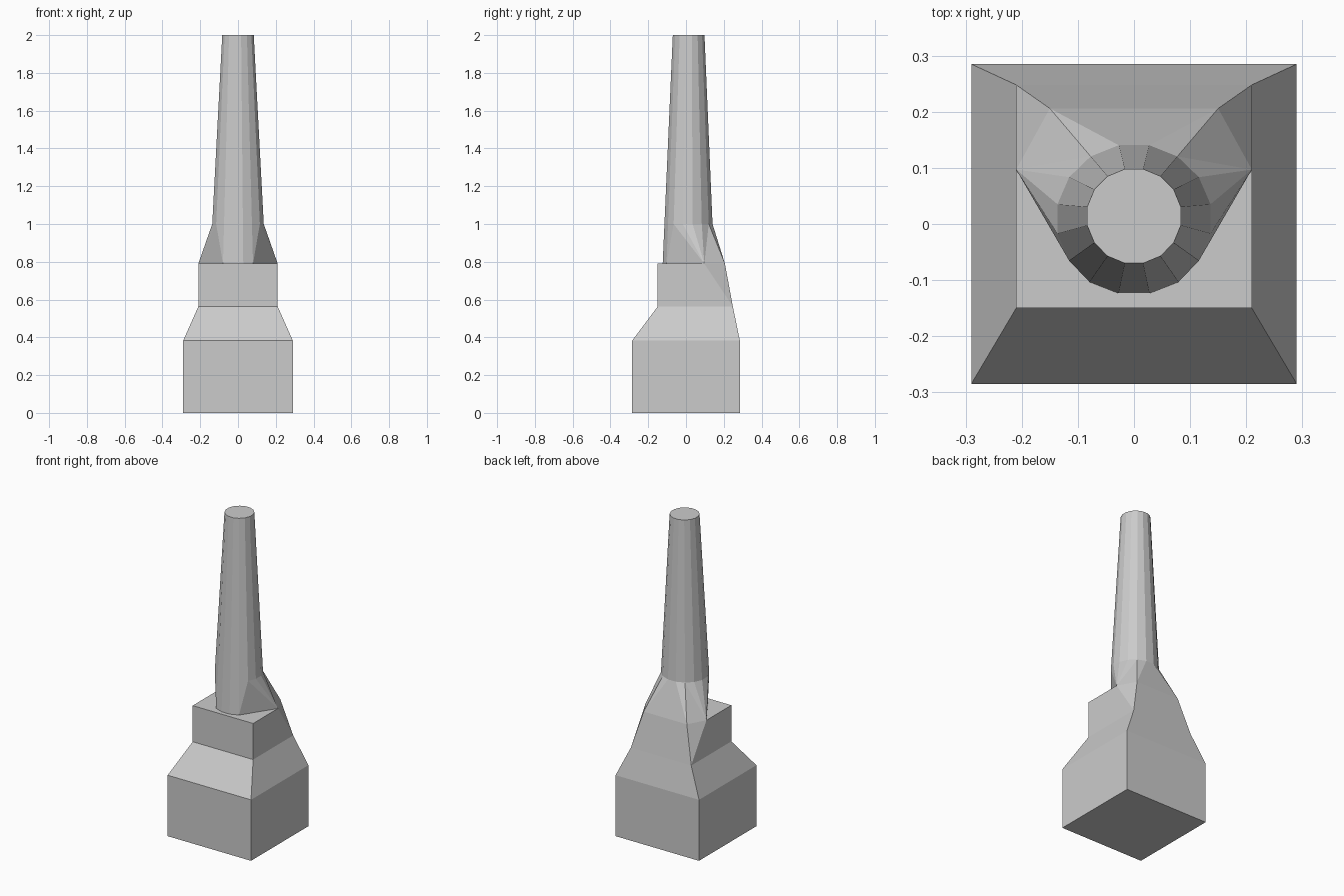
import bpy, bmesh
from math import sin, cos, radians

if "Cube" in bpy.data.objects:
    bpy.data.objects.remove(bpy.data.objects["Cube"])


def mirrored_part(name, faces):
    """Build the right half from polygons, mirror it across x = 0, weld."""
    bm = bmesh.new()
    for f in faces:
        bm.faces.new([bm.verts.new(p) for p in f])
    bmesh.ops.mirror(bm, geom=bm.verts[:] + bm.edges[:] + bm.faces[:],
                     axis='X', merge_dist=0.0)
    bmesh.ops.remove_doubles(bm, verts=bm.verts[:], dist=0.0005)
    bmesh.ops.recalc_face_normals(bm, faces=bm.faces[:])
    me = bpy.data.meshes.new(name)
    bm.to_mesh(me)
    bm.free()
    ob = bpy.data.objects.new(name, me)
    bpy.context.collection.objects.link(ob)
    return ob


def half_ring(cy, rx, ry, z):
    """Right half of a 16-sided ring, from the back round to the front."""
    angles = [radians(22.5 * (k + 0.5)) for k in range(8)]
    return [(rx * sin(a), cy + ry * cos(a), z) for a in angles]


def mid(p):
    return (0, p[1], p[2])


LEDGE = 0.79

# Flue rings: the front four corners run down to the ledge
top = half_ring(0.014, 0.085, 0.0855, 2.0)
low = half_ring(0.009, 0.139, 0.134, 1.0)[:6] + half_ring(0.009, 0.143, 0.135, LEDGE)[6:]

# Tapered flue with a flat cap
flue = [[top[k], top[k + 1], low[k + 1], low[k]] for k in range(7)]
flue += [[mid(top[k]), top[k], low[k], mid(low[k])] for k in (0, 7)]
flue.append([mid(top[0])] + top + [mid(top[7])])
mirrored_part("flue", flue)

# Front and back corner profiles of the stepped base
front = [(0.29, -0.285, 0), (0.29, -0.285, 0.383), (0.21, -0.15, 0.563), (0.21, -0.15, LEDGE)]
back = [(0.29, 0.285, 0), (0.29, 0.285, 0.383), (0.21, 0.248, 0.563), (0.15, 0.206, LEDGE)]
corner = (0.21, 0.097, LEDGE)

base = [[mid(front[0]), front[0], back[0], mid(back[0])]]
for prof in (front, back):
    base += [[mid(a), a, b, mid(b)] for a, b in zip(prof, prof[1:])]
base += [[front[i], back[i], back[i + 1], front[i + 1]] for i in (0, 1)]
base.append([front[2], back[2], corner, front[3]])
base.append([back[2], back[3], corner])

# Ledge in front of the flue
base.append([mid(front[3]), front[3], corner, low[6], low[7], mid(low[7])])

# Sloping back shoulder fanning up to the flue
base.append([mid(back[3]), back[3], low[0], mid(low[0])])
base.append([back[3], low[1], low[0]])
base.append([back[3], corner, low[1]])
base += [[corner, low[k + 1], low[k]] for k in range(1, 6)]
mirrored_part("stepped_base", base)
